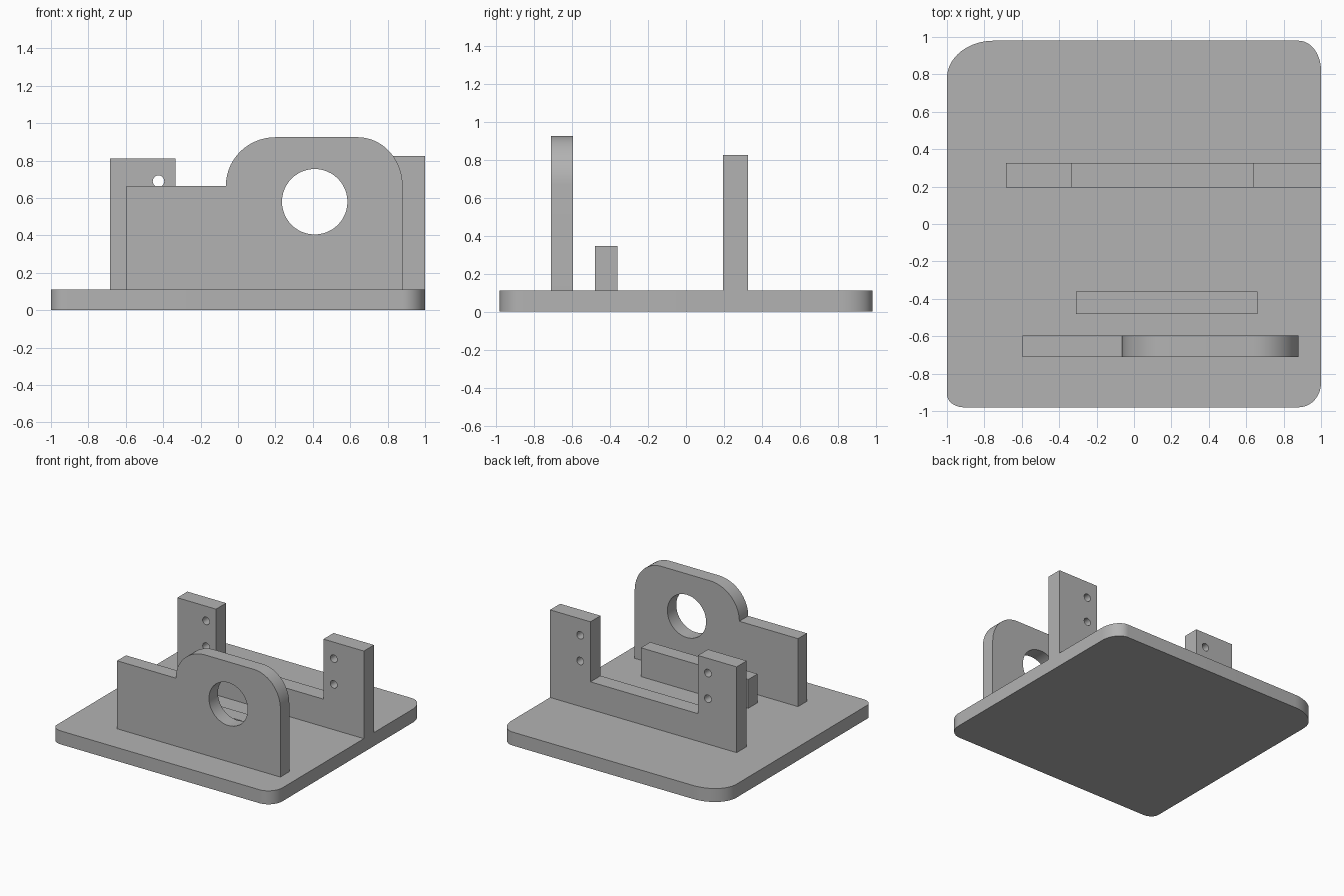
import bpy, bmesh, math
from mathutils import Matrix

cube = bpy.data.objects.get("Cube")
if cube:
    bpy.data.objects.remove(cube, do_unlink=True)

grey = bpy.data.materials.new("plain_grey")
grey.use_nodes = True
colour = (0.45, 0.45, 0.45, 1)
grey.diffuse_color = colour
grey.node_tree.nodes["Principled BSDF"].inputs["Base Color"].default_value = colour


def arc(cx, cy, rx, ry, start, end, steps=14):
    """Points on an elliptical arc, angles in degrees."""
    angles = [math.radians(start + (end - start) * i / steps) for i in range(steps + 1)]
    return [(cx + rx * math.cos(a), cy + ry * math.sin(a)) for a in angles]


def circle(cx, cy, r, steps):
    return arc(cx, cy, r, r, 0, 360, steps)[:-1]


def slab(name, outline, thickness, holes=(), upright_at=None):
    """Extrude an outline with holes; upright slabs run from y = upright_at backwards."""
    bm = bmesh.new()
    for loop in [outline, *holes]:
        verts = [bm.verts.new((u, v, 0)) for u, v in loop]
        for a, b in zip(verts, verts[1:] + verts[:1]):
            bm.edges.new((a, b))
    bmesh.ops.triangle_fill(bm, edges=bm.edges[:], use_beauty=True)
    result = bmesh.ops.extrude_face_region(bm, geom=bm.faces[:])
    moved = [g for g in result["geom"] if isinstance(g, bmesh.types.BMVert)]
    bmesh.ops.translate(bm, verts=moved, vec=(0, 0, thickness))
    if upright_at is not None:
        stand = Matrix.Translation((0, upright_at + thickness, 0)) @ Matrix.Rotation(math.pi / 2, 4, "X")
        bmesh.ops.transform(bm, matrix=stand, verts=bm.verts[:])
    bmesh.ops.recalc_face_normals(bm, faces=bm.faces[:])
    mesh = bpy.data.meshes.new(name)
    bm.to_mesh(mesh)
    bm.free()
    mesh.materials.append(grey)
    obj = bpy.data.objects.new(name, mesh)
    bpy.context.collection.objects.link(obj)
    bpy.ops.object.select_all(action="DESELECT")
    obj.select_set(True)
    bpy.context.view_layer.objects.active = obj
    bpy.ops.object.shade_smooth_by_angle(angle=math.radians(30))
    return obj


# Base plate with four different corner roundings
T = 0.11
W, D = 1.0, 0.98
base = []
for sx, sy, rx, ry, start in ((1, 1, 0.12, 0.16, 0), (-1, 1, 0.25, 0.2, 90),
                              (-1, -1, 0.09, 0.07, 180), (1, -1, 0.12, 0.13, 270)):
    base += arc(sx * (W - rx), sy * (D - ry), rx, ry, start, start + 90)
slab("base_plate", base, T)

# Front bracket: low shoulder, rounded hump and a large bore
front = [(-0.595, T), (0.88, T)]
front += arc(0.64, 0.665, 0.24, 0.26, 0, 90)
front += arc(0.2, 0.665, 0.265, 0.26, 90, 180)
front += [(-0.595, 0.665)]
slab("front_bracket", front, 0.115, [circle(0.41, 0.58, 0.175, 48)], -0.71)

# Low block behind the bracket
slab("middle_block", [(-0.31, T), (0.66, T), (0.66, 0.345), (-0.31, 0.345)], 0.12, (), -0.48)

# Rear bracket: two drilled posts joined by a low wall
rear = [(-0.685, T), (1, T), (1, 0.825), (0.635, 0.825),
        (0.635, 0.335), (-0.335, 0.335), (-0.335, 0.81), (-0.685, 0.81)]
drilled = [circle(x, z, 0.031, 20) for x in (-0.425, 0.728) for z in (0.48, 0.69)]
slab("rear_bracket", rear, 0.13, drilled, 0.195)
